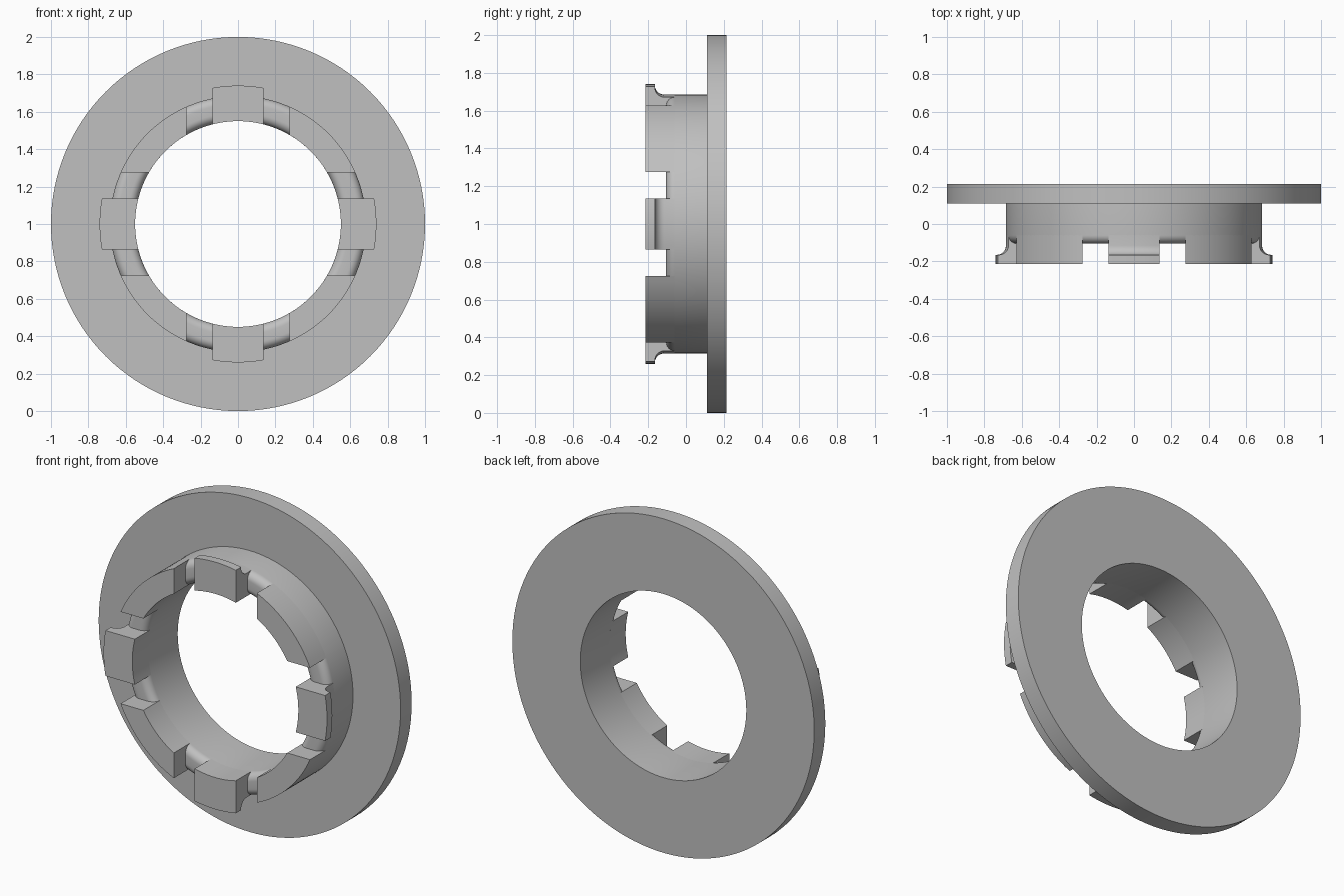
import bpy, bmesh
from math import sin, cos, asin, pi, radians

cube = bpy.data.objects.get("Cube")
if cube:
    bpy.data.objects.remove(cube, do_unlink=True)

grey = bpy.data.materials.new("plain grey")
grey.use_nodes = True
colour = (0.53, 0.53, 0.53, 1)
grey.diffuse_color = colour
grey.node_tree.nodes["Principled BSDF"].inputs["Base Color"].default_value = colour

BORE, TUBE, RIM, LIP = 0.55, 0.685, 1.0, 0.74
FRONT, FLOOR, STEP, BACK = -0.215, -0.105, 0.11, 0.215
ROUND = 0.045


def arc(r, y, radius, start, end, steps=8):
    """Points of an arc in the (radius, depth) plane, angles in degrees."""
    angles = [radians(start + (end - start) * i / steps) for i in range(steps + 1)]
    return [(r + radius * cos(a), y + radius * sin(a)) for a in angles]


def sweep(name, profile, centre=0, half=None, steps=128):
    """Turn a closed profile about the y axis; half(r) limits it to a sector."""
    bm = bmesh.new()
    rows = []
    for i in range(steps + 1 if half else steps):
        row = []
        for r, y in profile:
            if half:
                a = centre + (2 * i / steps - 1) * half(r)
            else:
                a = 2 * pi * i / steps
            row.append(bm.verts.new((r * cos(a), y, 1 + r * sin(a))))
        rows.append(row)
    pairs = list(zip(rows, rows[1:]))
    if half:
        bm.faces.new(rows[0])
        bm.faces.new(rows[-1])
    else:
        pairs.append((rows[-1], rows[0]))
    n = len(profile)
    for p, q in pairs:
        for j in range(n):
            k = (j + 1) % n
            bm.faces.new((p[j], p[k], q[k], q[j]))
    bmesh.ops.recalc_face_normals(bm, faces=bm.faces)
    mesh = bpy.data.meshes.new(name)
    bm.to_mesh(mesh)
    bm.free()
    mesh.materials.append(grey)
    obj = bpy.data.objects.new(name, mesh)
    bpy.context.collection.objects.link(obj)
    bpy.ops.object.select_all(action='DESELECT')
    obj.select_set(True)
    bpy.context.view_layer.objects.active = obj
    bpy.ops.object.shade_smooth_by_angle(angle=radians(30))
    return obj


# Flange and collar, with a rounded front edge that forms the notch floors
seat = FLOOR + ROUND
body = [(BORE, BACK), (RIM, BACK), (RIM, STEP), (TUBE, STEP)]
body += arc(TUBE - ROUND, seat, ROUND, 0, -90)
body += arc(BORE + ROUND, seat, ROUND, -90, -180)
sweep("flanged_collar", body)

# Raised collar blocks with sides parallel to the main axes
block = [(BORE, FRONT), (TUBE, FRONT), (TUBE, seat), (BORE, seat)]

# Clip tabs with an outward lip and a concave underside
fillet = 0.05
tab = [(BORE, FRONT), (LIP, FRONT), (LIP, -0.165)]
tab += arc(TUBE + fillet, -0.165 + fillet, fillet, -90, -180)
tab += [(TUBE, seat), (BORE, seat)]

for i, side in enumerate(("left", "top", "right", "bottom")):
    turn = i * pi / 2
    sweep("clip_tab_" + side, tab, turn, lambda r: asin(0.136 / r), 12)
    sweep("collar_block_%d" % (i + 1), block, turn + pi / 4,
          lambda r: pi / 4 - asin(0.275 / r), 16)
